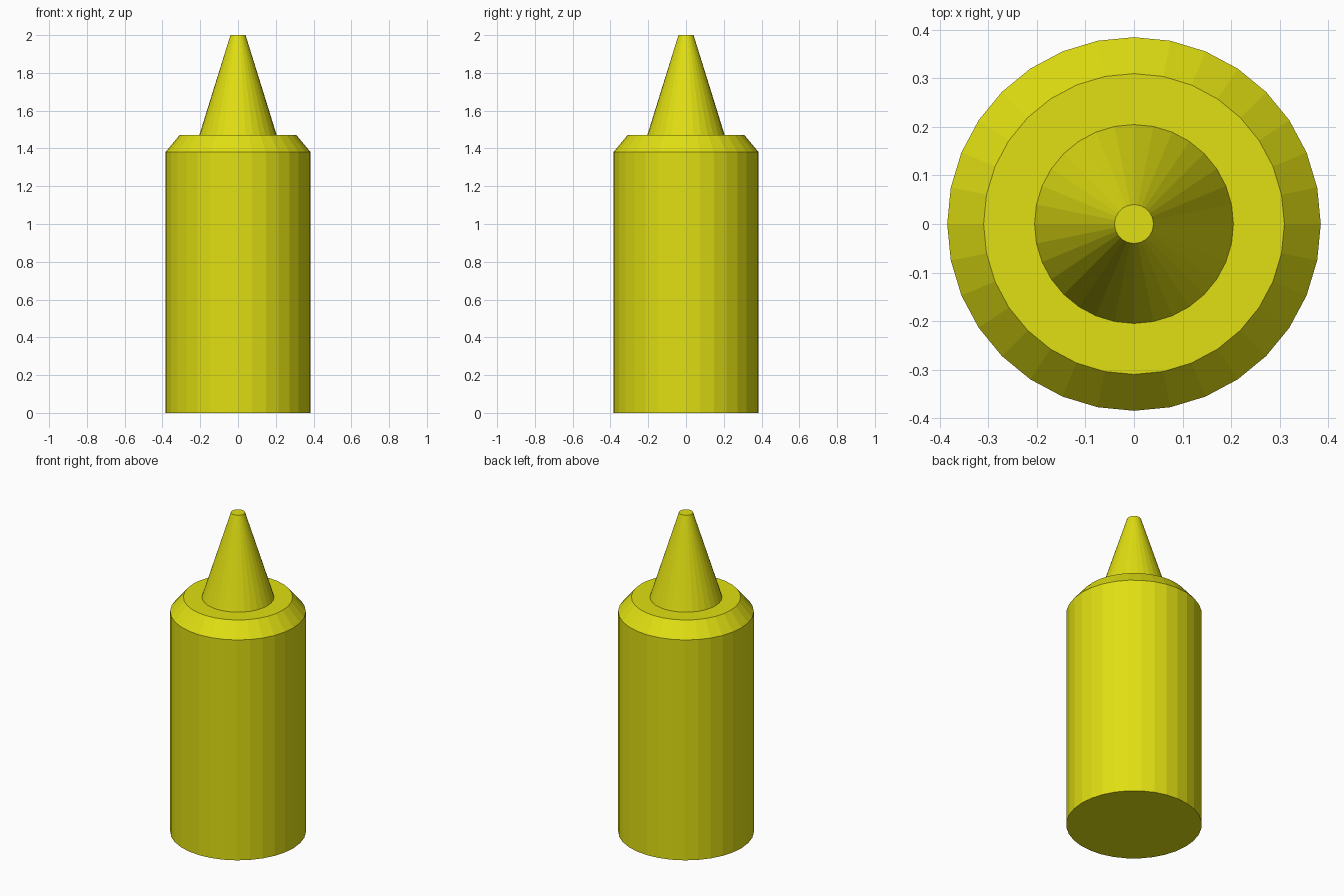
import bpy, bmesh, math

if "Cube" in bpy.data.objects:
    bpy.data.objects.remove(bpy.data.objects["Cube"])

SIDES = 32

yellow = bpy.data.materials.new("mustard_yellow")
yellow.diffuse_color = (0.75, 0.74, 0.006, 1)
yellow.use_nodes = True
yellow.node_tree.nodes["Principled BSDF"].inputs["Base Color"].default_value = yellow.diffuse_color


def lathe(name, profile):
    """Closed flat-shaded solid of revolution from (radius, height) pairs."""
    bm = bmesh.new()
    rings = [[bm.verts.new((r * math.cos(2 * math.pi * i / SIDES),
                            r * math.sin(2 * math.pi * i / SIDES), z))
              for i in range(SIDES)] for r, z in profile]
    for low, high in zip(rings, rings[1:]):
        for i in range(SIDES):
            j = (i + 1) % SIDES
            bm.faces.new((low[i], low[j], high[j], high[i]))
    bm.faces.new(rings[0][::-1])
    bm.faces.new(rings[-1])
    mesh = bpy.data.meshes.new(name)
    bm.to_mesh(mesh)
    bm.free()
    mesh.materials.append(yellow)
    obj = bpy.data.objects.new(name, mesh)
    bpy.context.collection.objects.link(obj)
    return obj


# Bottle: body, sloped shoulder, flat ledge and tapered nozzle in one skin
lathe("squeeze_bottle", [(0.385, 0), (0.385, 1.38), (0.31, 1.47),
                         (0.205, 1.47), (0.04, 2.0)])
